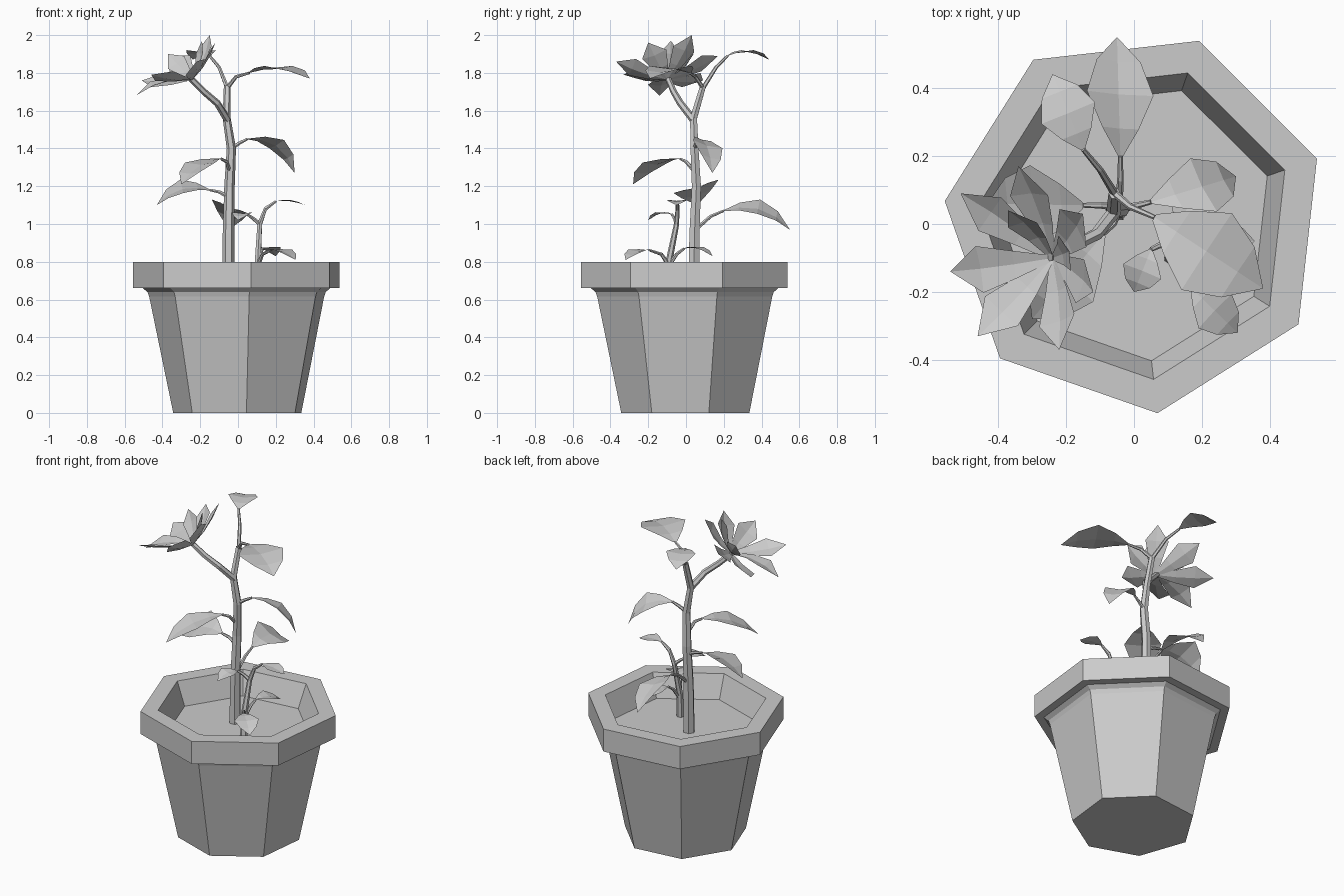
import bpy, math
from mathutils import Vector

if "Cube" in bpy.data.objects:
    bpy.data.objects.remove(bpy.data.objects["Cube"])

UP = Vector((0, 0, 1))


def mesh_object(name, verts, faces):
    me = bpy.data.meshes.new(name)
    me.from_pydata(verts, [], faces)
    me.update()
    ob = bpy.data.objects.new(name, me)
    bpy.context.collection.objects.link(ob)
    return ob


def lathe(name, profile, sides, phase, cx, cy):
    """Closed faceted solid from (radius, z) rings, capped at both ends."""
    verts, faces = [], []
    for r, z in profile:
        for i in range(sides):
            a = phase + math.tau * i / sides
            verts.append((cx + r * math.cos(a), cy + r * math.sin(a), z))
    for k in range(len(profile) - 1):
        for i in range(sides):
            j = (i + 1) % sides
            faces.append((k * sides + i, k * sides + j, (k + 1) * sides + j, (k + 1) * sides + i))
    n = len(profile)
    faces.append(tuple(range(sides))[::-1])
    faces.append(tuple((n - 1) * sides + i for i in range(sides)))
    return mesh_object(name, verts, faces)


def stem(name, points, r0, r1):
    """Tapered six-sided tube along points."""
    cu = bpy.data.curves.new(name, 'CURVE')
    cu.dimensions = '3D'
    cu.bevel_depth = 1.0
    cu.bevel_resolution = 1
    cu.use_fill_caps = True
    sp = cu.splines.new('POLY')
    sp.use_smooth = False
    sp.points.add(len(points) - 1)
    for i, p in enumerate(points):
        sp.points[i].co = (*p, 1)
        sp.points[i].radius = r0 + (r1 - r0) * i / (len(points) - 1)
    ob = bpy.data.objects.new(name, cu)
    bpy.context.collection.objects.link(ob)
    bpy.ops.object.select_all(action='DESELECT')
    ob.select_set(True)
    bpy.context.view_layer.objects.active = ob
    bpy.ops.object.convert(target='MESH')


LEAF = ((0, .08), (.2, .55), (.47, 1), (.76, .66), (1, 0))
PETAL = ((0, .12), (.35, .6), (.68, 1), (1, 0))


def blade(name, base, tip, width, arch=0.0, roll=0.0, up=UP, shape=LEAF, fold=.12):
    """Leaf blade: arched midrib with a shallow fold, ending in a point."""
    base, tip = Vector(base), Vector(tip)
    d = (tip - base).normalized()
    side = d.cross(up).normalized()
    nrm = side.cross(d).normalized()
    s = side * math.cos(roll) + nrm * math.sin(roll)
    n = nrm * math.cos(roll) - side * math.sin(roll)
    verts, faces = [], []
    for t, w in shape[:-1]:
        mid = base.lerp(tip, t) + nrm * arch * 4 * t * (1 - t)
        half = width * w / 2
        lift = n * half * fold
        verts += [mid - s * half + lift, mid, mid + s * half + lift]
    for k in range(len(shape) - 2):
        a = 3 * k
        faces += [(a, a + 1, a + 4, a + 3), (a + 1, a + 2, a + 5, a + 4)]
    a = 3 * (len(shape) - 2)
    verts.append(tip)
    faces += [(a, a + 1, a + 3), (a + 1, a + 2, a + 3)]
    mesh_object(name, verts, faces)


# Seven-sided pot with overhanging rim, cove beneath it and recessed soil
lathe("pot", [(.35, 0), (.478, .615), (.487, .64), (.512, .66), (.565, .66),
              (.565, .80), (.465, .80), (.41, .66)], 7, math.radians(-83.5), .005, .005)

# Main and side stems
stem("main_stem", [(-.05, .04, .64), (-.05, .045, .95), (-.045, .055, 1.2),
                   (-.035, .045, 1.4), (-.06, .04, 1.56), (-.057, .09, 1.73)], .034, .018)
stem("flower_stem", [(-.055, .04, 1.55), (-.11, -.03, 1.64), (-.18, -.065, 1.70),
                     (-.25, -.095, 1.77)], .02, .016)
stem("young_stem", [(.11, -.10, .64), (.105, -.09, .8), (.115, -.05, 1.0),
                    (.145, -.045, 1.08), (.20, -.045, 1.12)], .022, .006)

# Leaves: stalk points (last one is the blade base), tip, width, arch, roll
leaves = [
    ("top_back_leaf", [(-.057, .09, 1.72), (-.10, .16, 1.83), (-.15, .22, 1.89)],
     (-.24, .44, 1.87), .17, .03, 0),
    ("top_right_leaf", [(-.057, .09, 1.72), (-.01, .05, 1.78), (.06, .02, 1.80)],
     (.38, -.19, 1.77), .27, .035, 0),
    ("back_leaf", [(-.045, .05, .97), (-.04, .13, 1.04), (-.04, .2, 1.07)],
     (-.05, .55, .97), .21, .06, -.38),
    ("right_leaf", [(-.035, .045, 1.40), (.01, .055, 1.43), (.05, .065, 1.45)],
     (.30, .14, 1.27), .18, .06, .3),
    ("front_left_leaf", [(-.045, .045, 1.28), (-.06, .0, 1.33), (-.09, -.03, 1.345)],
     (-.30, -.28, 1.21), .21, .035, 0),
    ("left_leaf", [(-.045, .05, 1.14), (-.10, .055, 1.17), (-.15, .055, 1.18)],
     (-.43, .06, 1.10), .25, .045, .3),
    ("young_front_leaf", [(.115, -.05, 1.0), (.08, -.06, 1.03), (.05, -.075, 1.05)],
     (.0, -.2, 1.02), .12, .02, 0),
    ("young_right_leaf", [(.145, -.045, 1.08), (.2, -.045, 1.12)],
     (.355, -.05, 1.10), .11, .01, 0),
    ("low_front_leaf", [(.108, -.09, .78), (.13, -.13, .84), (.17, -.19, .86)],
     (.305, -.32, .81), .14, .02, 0),
    ("low_back_leaf", [(.108, -.09, .78), (.12, -.05, .84), (.13, -.01, .87)],
     (.2, .14, .83), .13, .02, 0),
]
for name, pts, tip, width, arch, roll in leaves:
    stem(name + "_stalk", pts, .012, .007)
    blade(name, pts[-1], tip, width, arch, roll)

# Flower: petals fanned round a centre that leans to the left
centre = Vector((-.24, -.10, 1.765))
axis = Vector((-.6, -.2, .8)).normalized()
tips = [(-.54, -.14, 1.68), (-.51, .09, 1.76), (-.34, .17, 1.89), (-.15, .03, 2.0),
        (-.12, -.2, 1.96), (-.22, -.37, 1.86), (-.46, -.33, 1.79), (-.19, -.08, 1.97),
        (-.37, .04, 1.90)]
for i, tip in enumerate(tips):
    blade(f"petal_{i + 1}", centre, tip, .14 if i < 7 else .11, -.015 if i else .03,
          0, axis, PETAL, .2)
